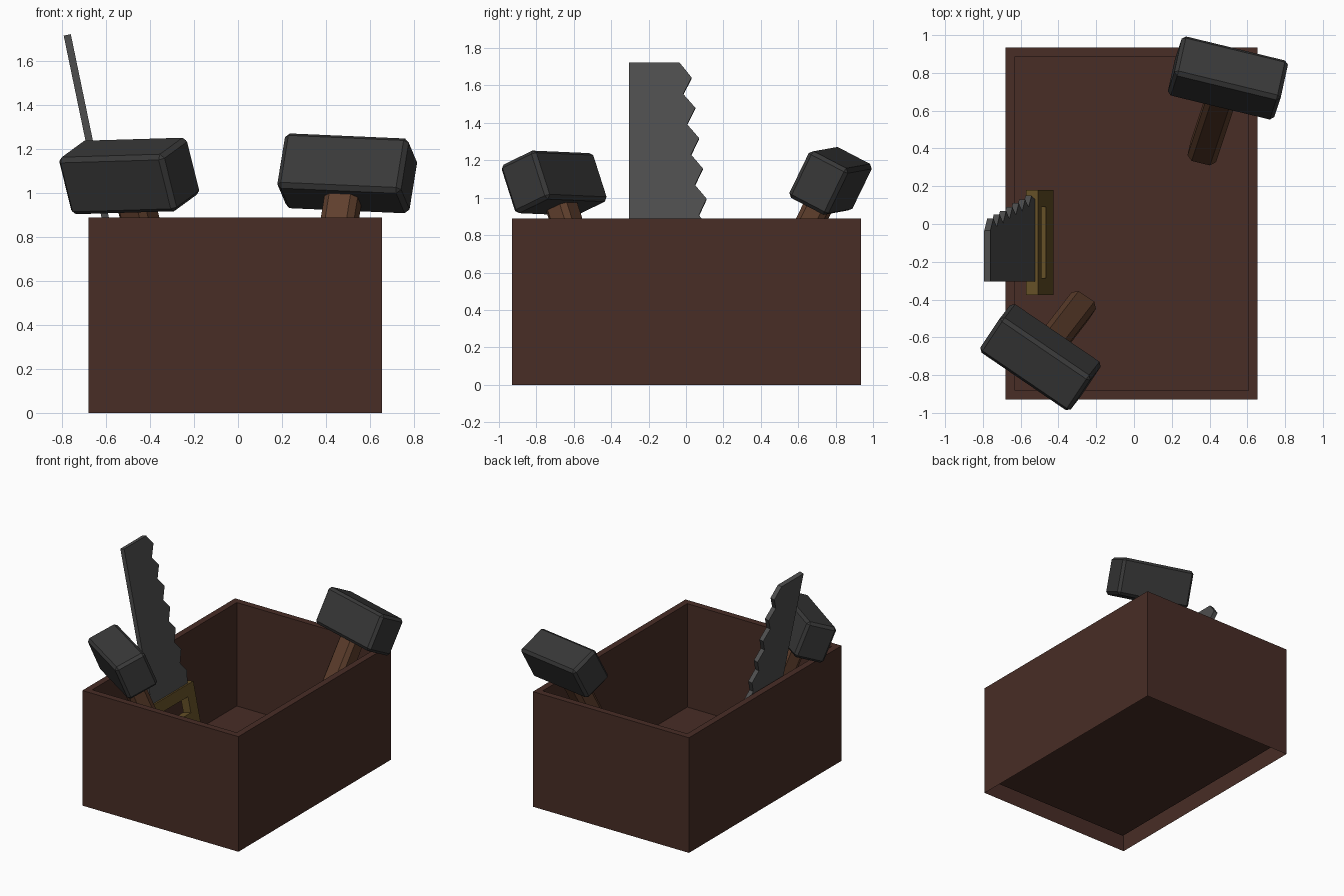
import bpy, bmesh
from math import atan
from mathutils import Matrix, Vector

if "Cube" in bpy.data.objects:
    bpy.data.objects.remove(bpy.data.objects["Cube"])


def material(name, rgb):
    m = bpy.data.materials.new(name)
    m.diffuse_color = (*rgb, 1)
    m.use_nodes = True
    m.node_tree.nodes["Principled BSDF"].inputs["Base Color"].default_value = m.diffuse_color
    return m


BOX_WOOD = material("dark_wood", (0.065, 0.026, 0.019))
GRIP_WOOD = material("grip_wood", (0.115, 0.05, 0.026))
SAW_WOOD = material("tan_wood", (0.13, 0.08, 0.02))
IRON = material("iron", (0.04, 0.04, 0.04))
STEEL = material("steel", (0.075, 0.075, 0.075))


def finish(name, bm, mat, matrix=Matrix()):
    bmesh.ops.recalc_face_normals(bm, faces=bm.faces)
    me = bpy.data.meshes.new(name)
    bm.to_mesh(me)
    bm.free()
    me.materials.append(mat)
    ob = bpy.data.objects.new(name, me)
    ob.matrix_world = matrix
    bpy.context.collection.objects.link(ob)
    return ob


def block(lo, hi, bevel=0):
    bm = bmesh.new()
    bmesh.ops.create_cube(bm, size=1)
    lo, hi = Vector(lo), Vector(hi)
    for v in bm.verts:
        v.co = (lo + hi) / 2 + v.co * (hi - lo)
    if bevel:
        bmesh.ops.bevel(bm, geom=bm.edges[:], offset=bevel, segments=1,
                        affect='EDGES')
    return bm


# Open crate: no underside, the floor sits a little above the ground
bm = block((-0.68, -0.93, 0), (0.655, 0.935, 0.89))
bm.normal_update()
bottom = [f for f in bm.faces if f.normal.z < -0.5]
bmesh.ops.delete(bm, geom=bottom, context='FACES_ONLY')
top = [f for f in bm.faces if f.normal.z > 0.5]
bmesh.ops.inset_region(bm, faces=top, thickness=0.07)
walls = bmesh.ops.extrude_face_region(bm, geom=top)
verts = [g for g in walls['geom'] if isinstance(g, bmesh.types.BMVert)]
bmesh.ops.translate(bm, verts=verts, vec=(0, 0, -0.80))
bmesh.ops.delete(bm, geom=[f for f in top if f.is_valid], context='FACES_ONLY')
finish("crate", bm, BOX_WOOD)


# Hammers: x runs along the head, z runs up the handle
def hammer(prefix, centre, along, down):
    x = Vector(along).normalized()
    z = -Vector(down).normalized()
    y = z.cross(x).normalized()
    x = y.cross(z)
    m = Matrix((x, y, z)).transposed().to_4x4()
    m.translation = centre
    finish(prefix + "_hammer_head",
           block((-0.29, -0.12, -0.14), (0.29, 0.12, 0.14), 0.02), IRON, m)
    finish(prefix + "_hammer_handle",
           block((-0.078, -0.07, -0.93), (0.078, 0.07, -0.05), 0.028),
           GRIP_WOOD, m)


hammer("back", (0.497, 0.773, 1.09), (0.555, -0.135, -0.025), (-0.04, -0.12, -0.247))
hammer("front", (-0.495, -0.705, 1.078), (0.467, -0.32, 0.018), (0.062, 0.08, -0.25))


# Saw: flat outlines in (y, z) extruded along x, leaning out over the wall
saw = Matrix.Translation((-0.777, 0, 1.72)) @ Matrix.Rotation(-atan(0.2075), 4, 'Y')


def plate(points, thickness):
    bm = bmesh.new()
    face = bm.faces.new([bm.verts.new((-thickness / 2, y, z)) for y, z in points])
    ext = bmesh.ops.extrude_face_region(bm, geom=[face])
    verts = [g for g in ext['geom'] if isinstance(g, bmesh.types.BMVert)]
    bmesh.ops.translate(bm, verts=verts, vec=(thickness, 0, 0))
    return bm


outline = [(-0.305, -1.2), (-0.305, 0), (-0.035, 0)]
for k in range(7):
    outline.append((0.03 + 0.02 * k, -0.082 - 0.1655 * k))
    outline.append((-0.015 + 0.021 * k, -0.172 - 0.1655 * k))
outline[-1] = (0.125, -1.2)
finish("saw_blade", plate(outline, 0.033), STEEL, saw)

# Saw handle: rectangular frame with a grip slot
bm = bmesh.new()
outer = [(-0.375, -1.165), (0.18, -1.165), (0.18, -1.565), (-0.375, -1.565)]
inner = [(-0.285, -1.25), (0.09, -1.25), (0.09, -1.37), (-0.285, -1.37)]
rings = [[bm.verts.new((x, y, z)) for y, z in ring]
         for x, ring in ((-0.033, outer), (0.033, outer), (0.033, inner), (-0.033, inner))]
for a, b in zip(rings, rings[1:] + rings[:1]):
    for i in range(4):
        j = (i + 1) % 4
        bm.faces.new((a[i], a[j], b[j], b[i]))
finish("saw_handle", bm, SAW_WOOD, saw)
